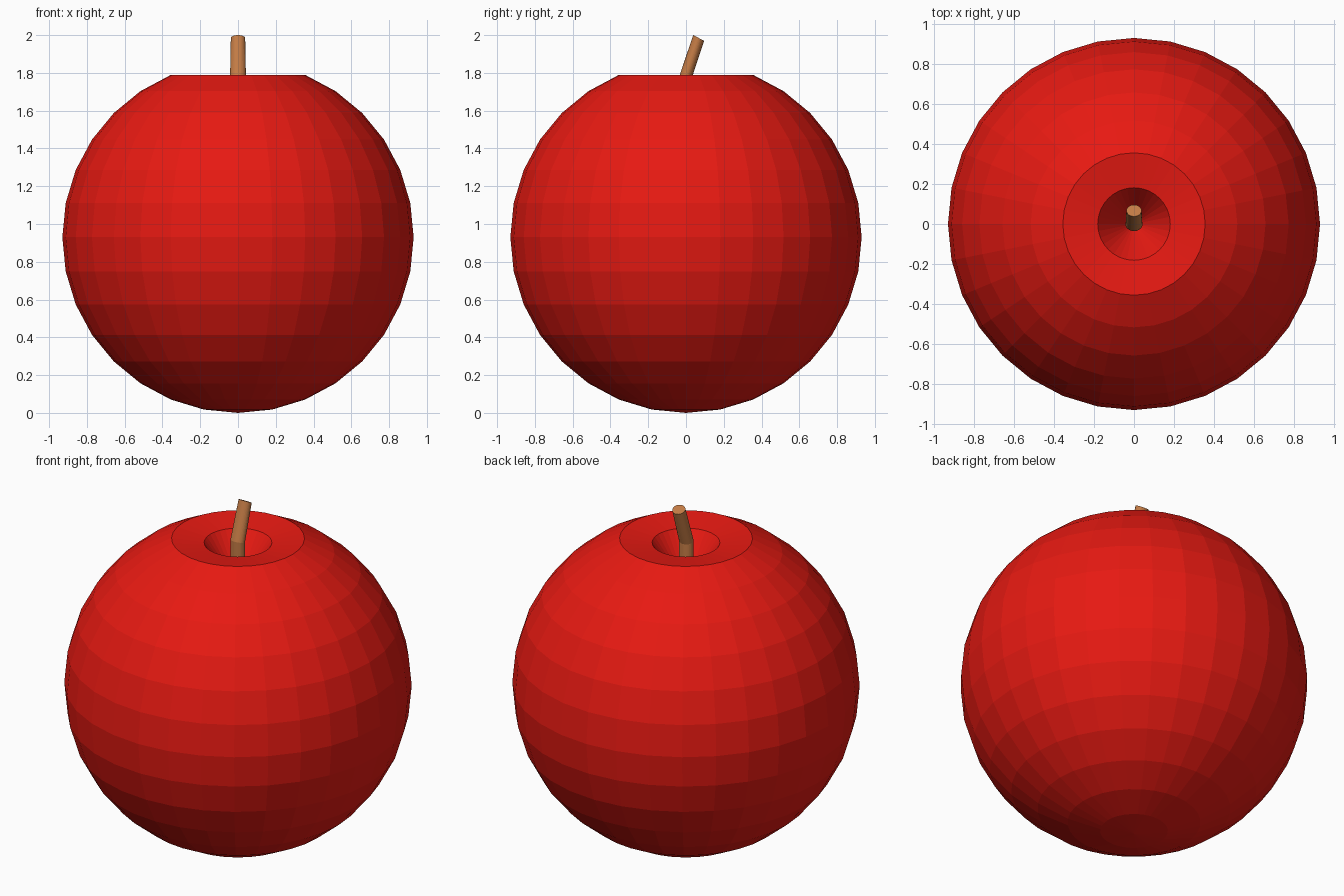
import bpy, bmesh
from math import cos, sin, pi, sqrt

if "Cube" in bpy.data.objects:
    bpy.data.objects.remove(bpy.data.objects["Cube"])

R = 0.93


def material(name, rgb):
    m = bpy.data.materials.new(name)
    m.diffuse_color = (*rgb, 1)
    m.use_nodes = True
    m.node_tree.nodes["Principled BSDF"].inputs["Base Color"].default_value = m.diffuse_color
    return m


def make_object(name, bm, mat):
    bmesh.ops.recalc_face_normals(bm, faces=bm.faces)
    me = bpy.data.meshes.new(name)
    bm.to_mesh(me)
    bm.free()
    me.materials.append(mat)
    ob = bpy.data.objects.new(name, me)
    bpy.context.collection.objects.link(ob)
    return ob


# fruit body: flat-shaded sphere with the top pole pushed in as a hollow
bm = bmesh.new()
bmesh.ops.create_uvsphere(bm, u_segments=32, v_segments=16, radius=R)
for v in bm.verts:
    r = sqrt(v.co.x ** 2 + v.co.y ** 2)
    v.co.z += R
    if v.co.z > R and r < 0.01:
        v.co.z = 1.51
    elif v.co.z > R and r < 0.25:
        v.co.z = 1.765
make_object("apple_body", bm, material("red_skin", (0.8, 0.01, 0.006)))

# stem: straight lower part, then bent backwards with a slanted cap
SIDES = 32
# each section: centre y, centre z, radius x, radius y, drop in z across radius y
sections = [(0, 1.48, 0.042, 0.036, 0),
            (-0.003, 1.775, 0.042, 0.032, 0.008),
            (0.067, 1.985, 0.038, 0.029, 0.015)]
bm = bmesh.new()
rings = []
for cy, cz, rx, ry, drop in sections:
    rings.append([bm.verts.new((rx * cos(a), cy + ry * sin(a), cz - drop * sin(a)))
                  for a in (2 * pi * i / SIDES for i in range(SIDES))])
for lo, hi in zip(rings, rings[1:]):
    for i in range(SIDES):
        j = (i + 1) % SIDES
        bm.faces.new((lo[i], lo[j], hi[j], hi[i]))
bm.faces.new(rings[0])
bm.faces.new(rings[-1])
make_object("stem", bm, material("brown_stem", (0.55, 0.2, 0.06)))
